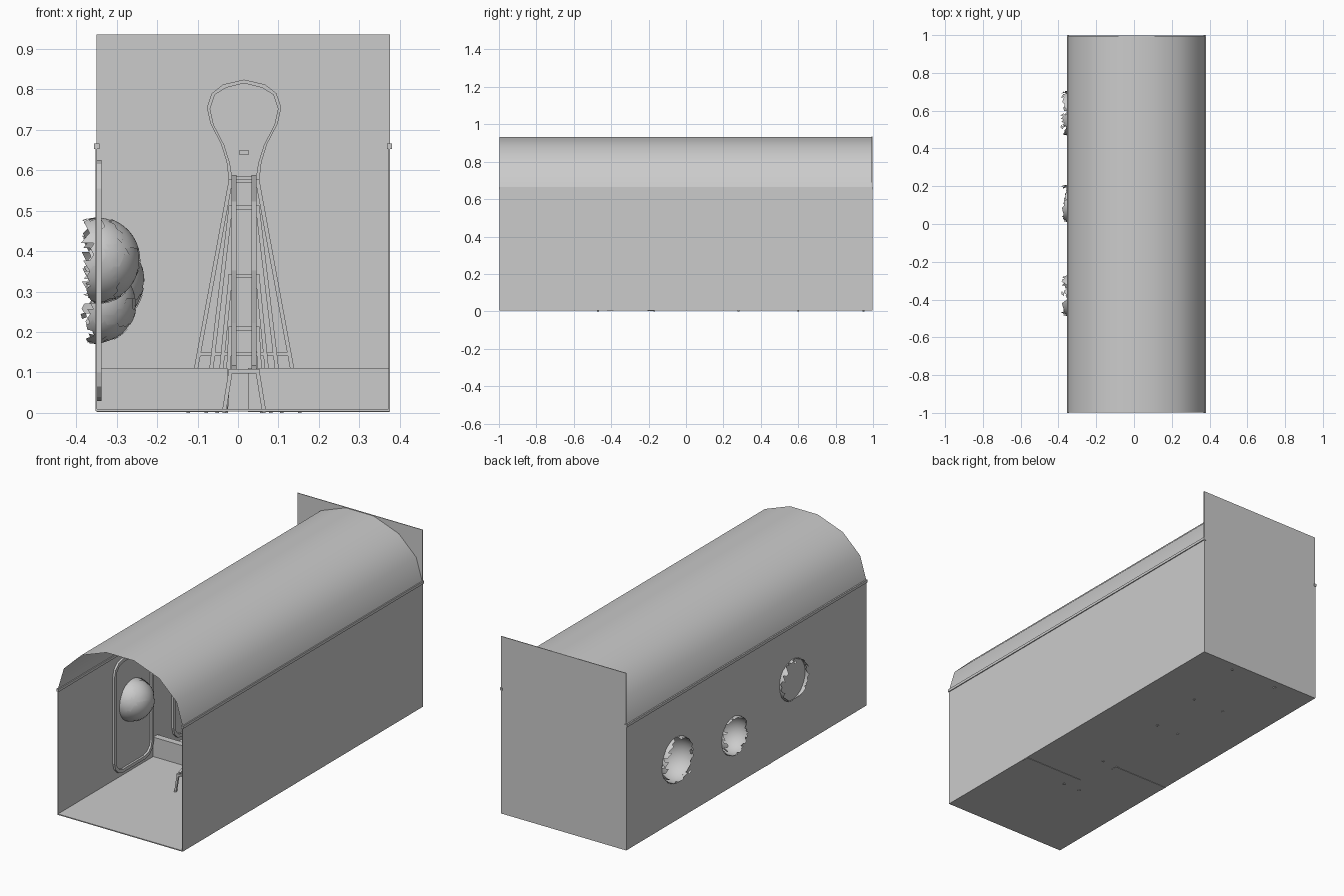
import bpy, bmesh, math, random
from mathutils import Vector, noise

if "Cube" in bpy.data.objects:
    bpy.data.objects.remove(bpy.data.objects["Cube"])

random.seed(4)
XL, XR, Y0, Y1 = -0.35, 0.376, -0.997, 0.997
CX = 0.015                      # centre line of the track


def finish(name, bm, smooth=False):
    bmesh.ops.recalc_face_normals(bm, faces=bm.faces)
    me = bpy.data.meshes.new(name)
    bm.to_mesh(me)
    bm.free()
    ob = bpy.data.objects.new(name, me)
    bpy.context.collection.objects.link(ob)
    if smooth:
        bpy.ops.object.select_all(action='DESELECT')
        ob.select_set(True)
        bpy.context.view_layer.objects.active = ob
        bpy.ops.object.shade_smooth_by_angle(angle=math.radians(40))
    return ob


def box(name, lo, hi):
    bm = bmesh.new()
    bmesh.ops.create_cube(bm, size=1)
    for v in bm.verts:
        v.co = Vector([(a + b) / 2 + c * (b - a) for a, b, c in zip(lo, hi, v.co)])
    return finish(name, bm)


def beam(name, a, b, w, d):
    """Square bar from a to b: w across x, d across the other direction."""
    a, b = Vector(a), Vector(b)
    axis = (b - a).normalized()
    side = Vector((1, 0, 0)) if abs(axis.x) < 0.8 else Vector((0, 0, 1))
    other = axis.cross(side).normalized()
    side = other.cross(axis)
    bm = bmesh.new()
    ends = [[bm.verts.new(p + side * sx * w / 2 + other * sy * d / 2)
             for sx, sy in ((-1, -1), (1, -1), (1, 1), (-1, 1))] for p in (a, b)]
    for i in range(4):
        j = (i + 1) % 4
        bm.faces.new((ends[0][i], ends[0][j], ends[1][j], ends[1][i]))
    bm.faces.new(ends[0])
    bm.faces.new(ends[1])
    return finish(name, bm)


def ring(name, outer, inner, push):
    """Closed frame between two matching 3D loops, thickened by push."""
    bm = bmesh.new()
    loops = [[bm.verts.new(Vector(p) + off) for p in loop]
             for off in (Vector(), Vector(push)) for loop in (outer, inner)]
    n = len(outer)
    for a, b in ((0, 1), (1, 3), (3, 2), (2, 0)):
        for i in range(n):
            j = (i + 1) % n
            bm.faces.new((loops[a][i], loops[a][j], loops[b][j], loops[b][i]))
    return finish(name, bm)


# Hall shell
box("floor", (XL, Y0, 0.004), (XR, Y1, 0.009))
box("right_wall", (XR - 0.004, Y0, 0.005), (XR, Y1, 0.662))
left_wall = box("left_wall", (XL - 0.002, Y0, 0.005), (XL + 0.002, Y1, 0.662))
box("back_wall", (XL, Y1 - 0.004, 0.005), (XR, Y1, 0.935))
for side, x in (("left", XL - 0.003), ("right", XR - 0.005)):
    box(side + "_cornice", (x - 0.003, -1, 0.652), (x + 0.01, 1, 0.666))

# Barrel roof with seven facets
bm = bmesh.new()
mid, rad = (XL + XR) / 2, (XR - XL) / 2
rows = []
for i in range(8):
    t = math.pi * i / 7
    x, z = mid + rad * math.cos(t), 0.662 + 0.277 * math.sin(t)
    rows.append([bm.verts.new((x, y, z)) for y in (Y0, Y1)])
for a, b in zip(rows, rows[1:]):
    bm.faces.new((a[0], a[1], b[1], b[0]))
finish("barrel_roof", bm, True)

# Globes set into holes of the left wall, each with a rounded frame
globes = [(-0.38, 0.377, 0.106), (0.11, 0.27, 0.097), (0.585, 0.325, 0.116)]


def rounded_loop(yc, hw, z0, z1, r, x):
    pts = []
    for k, (sy, zc) in enumerate(((1, z1 - r), (-1, z1 - r), (-1, z0 + r), (1, z0 + r))):
        for i in range(4):
            t = math.pi / 2 * (k + i / 3)
            pts.append((x, yc + sy * (hw - r) + r * math.cos(t), zc + r * math.sin(t)))
    return pts


for n, (y, z, r) in enumerate(globes, 1):
    bm = bmesh.new()
    bmesh.ops.create_cone(bm, cap_ends=True, segments=32, radius1=r, radius2=r, depth=0.1)
    for v in bm.verts:
        v.co = Vector((XL + v.co.z, y + v.co.x, z + v.co.y))
    cutter = finish("hole_cutter_%d" % n, bm)
    cutter.hide_render = True
    mod = left_wall.modifiers.new("hole", 'BOOLEAN')
    mod.object = cutter
    mod.solver = 'EXACT'
    bpy.context.view_layer.objects.active = left_wall
    bpy.ops.object.modifier_apply(modifier=mod.name)
    bpy.data.objects.remove(cutter)

    for name, scale in (("globe_%d", 1.0), ("globe_land_%d", 1.025)):
        bm = bmesh.new()
        bmesh.ops.create_icosphere(bm, subdivisions=4, radius=r * scale)
        dead = []
        for f in bm.faces:
            c = f.calc_center_median()
            rag = noise.noise(c * 40 + Vector((n * 7, 0, 0)))
            low = c.x < -0.017 + 0.028 * rag
            sea = scale > 1 and noise.noise(c * 17 + Vector((0, n * 5, 0))) < 0.05
            if low or sea or c.x < -0.035:
                dead.append(f)
        bmesh.ops.delete(bm, geom=dead, context='FACES')
        bmesh.ops.translate(bm, verts=bm.verts, vec=(XL, y, z))
        finish(name % n, bm, True)

    ring("globe_frame_%d" % n, rounded_loop(y, 0.163, 0.03, 0.625, 0.07, XL + 0.001),
         rounded_loop(y, 0.148, 0.047, 0.608, 0.058, XL + 0.001), (0.012, 0, 0))

# Low staggered barriers
box("left_barrier", (XL, -0.207, 0.002), (-0.026, -0.172, 0.111))
box("right_barrier", (0.025, -0.422, 0.002), (XR - 0.002, -0.387, 0.111))

# Track supports: y, top height, half spread of the feet
supports = [(-0.47, 0.105, 0.05), (-0.17, 0.21, 0.045), (0.28, 0.34, 0.067),
            (0.60, 0.51, 0.094), (0.95, 0.575, 0.139)]
for n, (y, top, spread) in enumerate(supports, 1):
    for side, s in (("left", -1), ("right", 1)):
        beam("%s_leg_%d" % (side, n), (CX + s * spread, y, 0.0),
             (CX + s * 0.033, y, top), 0.01, 0.01)
    beam("cross_bar_%d" % n, (CX - 0.038, y, top - 0.002), (CX + 0.038, y, top - 0.002), 0.01, 0.012)
    if top > 0.2:
        f = 0.145 / top
        half = spread + (0.033 - spread) * f
        beam("lower_bar_%d" % n, (CX - half, y, 0.145), (CX + half, y, 0.145), 0.008, 0.008)

# Two climbing rails
for side, s in (("left", -1), ("right", 1)):
    x = CX + s * 0.0245
    for n, (a, b) in enumerate(zip(supports, supports[1:]), 1):
        beam("%s_rail_%d" % (side, n), (x, a[0], a[1] + 0.007), (x, b[0], b[1] + 0.007), 0.012, 0.012)

# Keyhole-shaped frame on the back wall
half = [(0.038, 0.577), (0.043, 0.62), (0.057, 0.665), (0.083, 0.715), (0.092, 0.755),
        (0.08, 0.79), (0.052, 0.812)]


def mirrored(profile, tip, y):
    right = [(CX + w, y, z) for w, z in profile]
    left = [(CX - w, y, z) for w, z in reversed(profile)]
    return right + [(CX, y, tip)] + left


inner = [(w - 0.008, z + (0.008 if i == 0 else -0.008 if i > 5 else -0.003))
         for i, (w, z) in enumerate(half)]
ring("keyhole_frame", mirrored(half, 0.824, Y1 - 0.004), mirrored(inner, 0.815, Y1 - 0.004),
     (0, -0.015, 0))

# Flat balloon picture with basket inside the frame
bm = bmesh.new()
shape = [(0.001, 0.658), (0.005, 0.685), (0.025, 0.72), (0.038, 0.752), (0.04, 0.78), (0.028, 0.803)]
bm.faces.new([bm.verts.new(p) for p in mirrored(shape, 0.81, Y1 - 0.007)])
finish("balloon_picture", bm)
box("balloon_basket", (CX - 0.011, Y1 - 0.01, 0.638), (CX + 0.011, Y1 - 0.004, 0.65))
